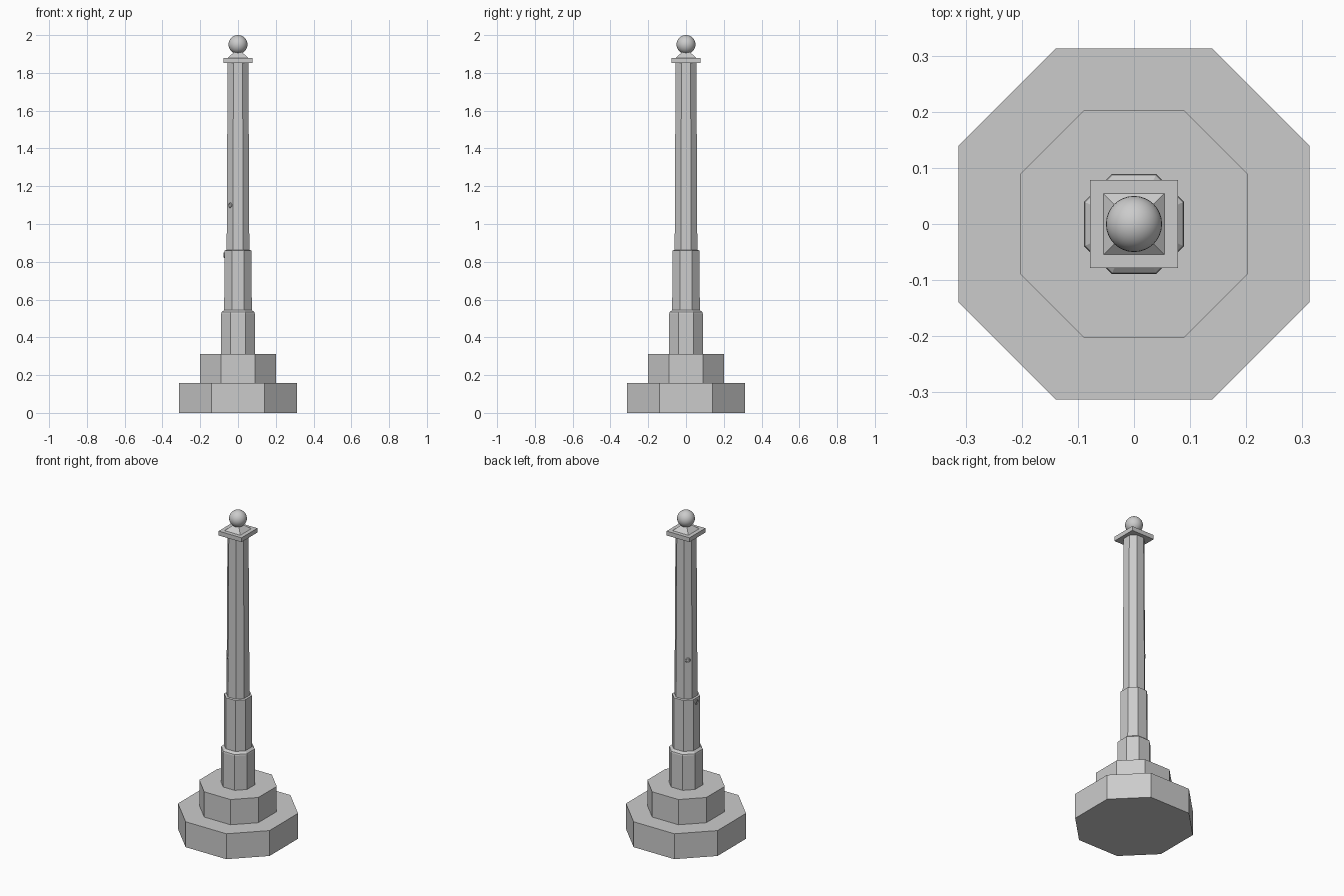
import bpy, bmesh
from math import pi, atan2
from mathutils import Vector

if "Cube" in bpy.data.objects:
    bpy.data.objects.remove(bpy.data.objects["Cube"])


def loft(name, sections):
    """Stack of closed rings: each section is (points, z)."""
    bm = bmesh.new()
    rings = [[bm.verts.new((x, y, z)) for x, y in pts] for pts, z in sections]
    n = len(rings[0])
    for a, b in zip(rings, rings[1:]):
        for i in range(n):
            j = (i + 1) % n
            bm.faces.new((a[i], a[j], b[j], b[i]))
    bm.faces.new(rings[0][::-1])
    bm.faces.new(rings[-1])
    me = bpy.data.meshes.new(name)
    bm.to_mesh(me)
    bm.free()
    ob = bpy.data.objects.new(name, me)
    bpy.context.collection.objects.link(ob)
    return ob


def octagon(r, ratio=0.445):
    f = r * ratio
    return [(r, -f), (r, f), (f, r), (-f, r), (-r, f), (-r, -f), (-f, -r), (f, -r)]


def square(r):
    return [(r, -r), (r, r), (-r, r), (-r, -r)]


# Two stepped octagonal base blocks
loft("lower_step", [(octagon(0.313), 0), (octagon(0.313), 0.157)])
loft("upper_step", [(octagon(0.202), 0.157), (octagon(0.202), 0.313)])

# Post: plinth, bevelled shoulder, lower shaft, tapered upper shaft
loft("post", [(octagon(r), z) for r, z in (
    (0.089, 0.313), (0.089, 0.525), (0.087, 0.533), (0.073, 0.545),
    (0.072, 0.86), (0.06, 0.862), (0.055, 1.855))])

# Square cap with low pyramid
loft("cap", [(square(0.078), 1.853), (square(0.078), 1.88)])
loft("cap_pyramid", [(square(0.054), 1.88), (square(0.02), 1.91)])

# Ball finial
bpy.ops.mesh.primitive_uv_sphere_add(segments=32, ring_count=16, radius=0.05,
                                     location=(0, 0, 1.95))
ball = bpy.context.object
ball.name = "ball_finial"
bpy.ops.object.shade_smooth()

# Small ring fittings on the left-hand faces
for name, pos in (("ring_front", (-0.0425, -0.0425, 1.1)),
                  ("ring_back", (-0.0425, 0.0425, 1.1)),
                  ("ring_low", (-0.073, 0, 0.835))):
    bpy.ops.mesh.primitive_torus_add(
        major_segments=16, minor_segments=6, major_radius=0.011, minor_radius=0.004,
        location=pos, rotation=(0, pi / 2, atan2(pos[1], pos[0])))
    bpy.context.object.name = name
    bpy.ops.object.shade_smooth()
